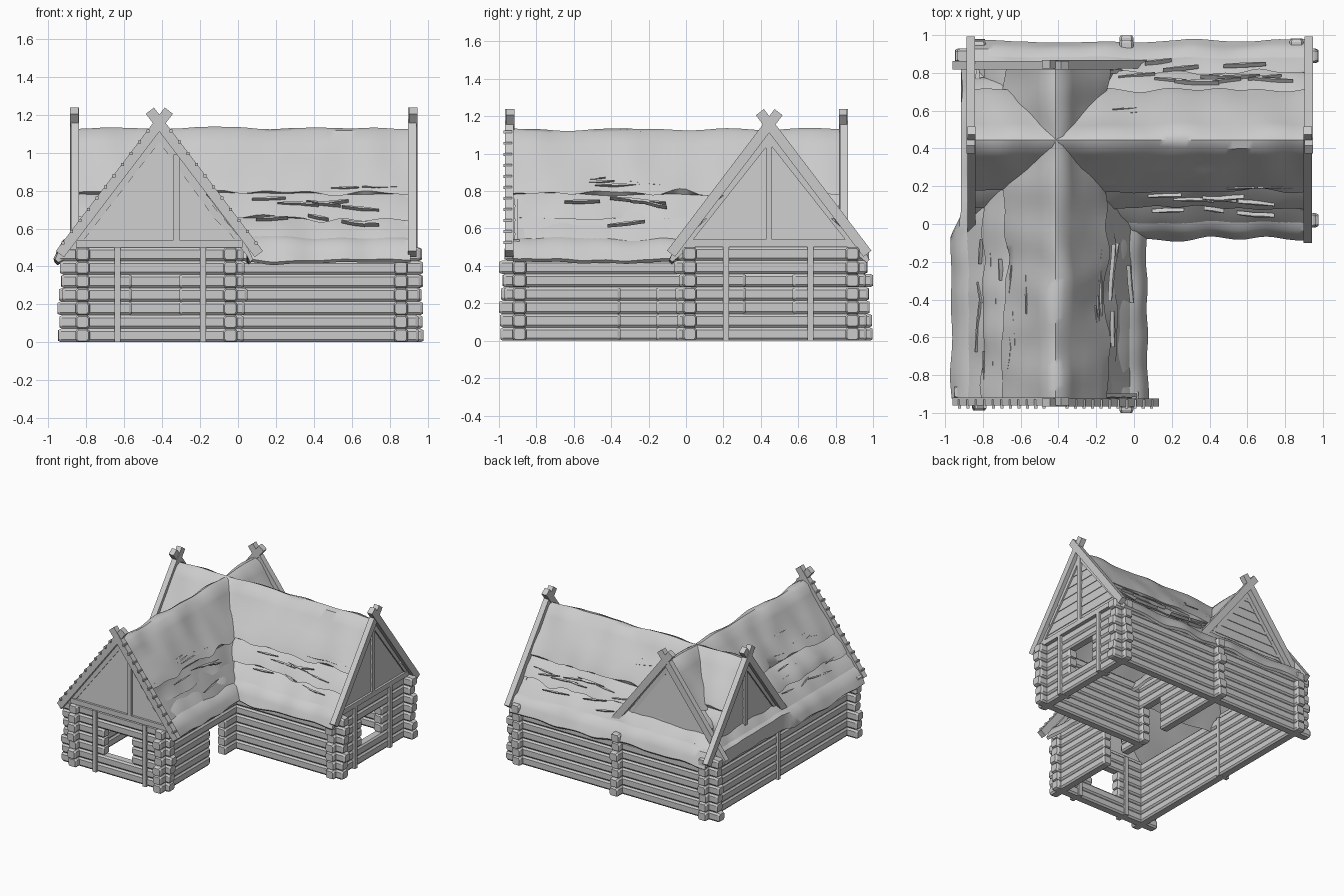
import bpy, bmesh, math, random
from mathutils import Vector, noise

if "Cube" in bpy.data.objects:
    bpy.data.objects.remove(bpy.data.objects["Cube"])

random.seed(4)
CA, CB = -0.415, 0.445       # ridge offset of front wing (along y) and side wing (along x)
ROW = 0.0715                 # log height


def put(axis, u, d, z):
    """u runs along the axis, d across it"""
    return Vector((d, u, z)) if axis == 'y' else Vector((u, d, z))


def finish(name, bm, smooth=False):
    bmesh.ops.recalc_face_normals(bm, faces=bm.faces[:])
    me = bpy.data.meshes.new(name)
    bm.to_mesh(me)
    bm.free()
    ob = bpy.data.objects.new(name, me)
    bpy.context.collection.objects.link(ob)
    if smooth:
        bpy.ops.object.select_all(action='DESELECT')
        ob.select_set(True)
        bpy.context.view_layer.objects.active = ob
        bpy.ops.object.shade_smooth_by_angle(angle=math.radians(42))
    return ob


def loft(bm, rings):
    vs = [[bm.verts.new(p) for p in r] for r in rings]
    n = len(vs[0])
    for a, b in zip(vs, vs[1:]):
        for i in range(n):
            j = (i + 1) % n
            bm.faces.new((a[i], a[j], b[j], b[i]))
    bm.faces.new(vs[0])
    bm.faces.new(vs[-1])


def block(name, lo, hi):
    bm = bmesh.new()
    loft(bm, [[(x, y, z) for x, y in ((lo[0], lo[1]), (hi[0], lo[1]), (hi[0], hi[1]), (lo[0], hi[1]))]
              for z in (lo[2], hi[2])])
    finish(name, bm)


# ---------- log walls ----------
OCT = [(-.038, -.022), (-.027, -.0355), (.027, -.0355), (.038, -.022),
       (.038, .022), (.027, .0355), (-.027, .0355), (-.038, .022)]


def log(bm, axis, d, z, a, b):
    rings = []
    for u, s in ((a, .8), (a + .015, 1), (b - .015, 1), (b, .8)):
        rings.append([put(axis, u, d + p * s, z + q * s) for p, q in OCT])
    loft(bm, rings)


def wall(name, axis, d, a, b, gap=None, rows=()):
    bm = bmesh.new()
    for r in range(7):
        z = ROW * (r + .5)
        a1, b1 = a + random.uniform(-.015, .015), b + random.uniform(-.015, .015)
        if gap and r in rows:
            log(bm, axis, d, z, a1, gap[0])
            log(bm, axis, d, z, gap[1], b1)
        else:
            log(bm, axis, d, z, a1, b1)
    finish(name, bm)


WIN, DOOR = (2, 3, 4), (0, 1, 2, 3)
wall("front_wall", 'x', -.89, -.94, .04, (-.56, -.31), WIN)
wall("back_wall", 'x', .89, -.94, .965)
wall("side_wing_front_wall", 'x', .02, -.06, .965)
wall("left_wall", 'y', -.82, -.975, .975)
wall("right_wall", 'y', .86, -.05, .975, (.32, .57), WIN)
wall("entrance_wall", 'y', -.04, -.985, .04, (-.35, -.16), DOOR)
wall("inner_wall", 'y', -.04, .03, .985, (.1, .29), DOOR)

# ---------- upright posts on the walls ----------
for i, x in enumerate((-.635, -.185)):
    block(f"front_post_{i}", (x - .016, -.945, 0), (x + .016, -.84, .5))
for i, y in enumerate((.215, .665)):
    block(f"right_post_{i}", (.81, y - .016, 0), (.915, y + .016, .5))
block("left_post", (-.875, .03, 0), (-.78, .06, .5))


# ---------- gables ----------
def gable(name, axis, c, u, out, post=None, pegs=False):
    # axis is the ridge direction, u the wall position, out = +1/-1 outward
    base = bmesh.new()
    n = 8
    for i in range(n):                       # overlapping planks
        z0 = .5 + i * .6 / n
        z1 = z0 + .6 / n
        w0, w1 = (1.11 - z0) / 1.32, (1.11 - z1) / 1.32
        loft(base, [[put(axis, u - out * .012, c + s * w, z) for s, w, z in
                     ((-1, w0, z0), (1, w0, z0), (1, w1, z1), (-1, w1, z1))],
                    [put(axis, u + out * t, c + s * w, z) for s, w, z, t in
                     ((-1, w0, z0, .01), (1, w0, z0, .01), (1, w1, z1, .005), (-1, w1, z1, .005))]])
    finish(name + "_planks", base)
    bm = bmesh.new()                         # tie beam and king post
    parts = [(-.44, .44, .5, .54)]
    if post is not None:
        parts.append((post - .016, post + .016, .53, 1.1 - abs(post) * 1.2))
    for d0, d1, z0, z1 in parts:
        loft(bm, [[put(axis, u + out * t, c + d, z) for d, z in
                   ((d0, z0), (d1, z0), (d1, z1), (d0, z1))] for t in (-.02, .025)])
    finish(name + "_frame", bm)
    bm = bmesh.new()                         # crossed barge boards
    for s in (-1, 1):
        p, q = Vector((-.525 * s, .465)), Vector((.05 * s, 1.222))
        t = (q - p).normalized()
        w = Vector((-t.y, t.x)) * .027
        o = .005 if s < 0 else 0
        loft(bm, [[put(axis, u + out * k, c + v.x, v.y) for v in (p - w, p + w, q + w, q - w)]
                  for k in (.008 + o, .052 + o)])
        if pegs:
            for i in range(11):
                m = p.lerp(q, .06 + i * .078) + w * .85 * s
                loft(bm, [[put(axis, u + out * k, c + m.x + e * .008, m.y + f * .008)
                           for e, f in ((-1, -1), (1, -1), (1, 1), (-1, 1))] for k in (.02, .066)])
    finish(name + "_barge_boards", bm)


gable("front_gable", 'y', CA, -.91, -1, .09, True)
gable("back_gable", 'y', CA, .81, 1)
gable("right_gable", 'x', CB, .89, 1, 0)
gable("left_gable", 'x', CB, -.83, -1, 0)

# ---------- layered thatch ----------
FULL = [(0, 1.13), (.04, 1.112), (.085, 1.05), (.15, .955), (.225, .865), (.272, .79), (.248, .782),
        (.315, .722), (.357, .655), (.332, .655), (.40, .597), (.453, .53), (.428, .555),
        (.475, .535), (.505, .485), (.525, .435), (.51, .42)]
LIPS = (5, 8, 11)
EAVE = (15, 16)


def thatch(name, axis, c, a, b, prof, under, seed, left_taper=False):
    bm = bmesh.new()
    n = int((b - a) / .035)
    m = len(prof)
    rings = []

    def pt(u, s, i):
        d, z = prof[i]
        off = noise.noise(Vector((u * 5, d * 9 * s + seed, seed))) * .024
        slide = 0
        if i in LIPS:
            slide = noise.noise(Vector((u * 6, i * 3.7 * s, seed + 5))) * .05
        elif i in EAVE:
            slide = noise.noise(Vector((u * 5, 9 * s, seed + 7))) * .025
        d2 = d + off * .75 * (d > 0) + slide * .6
        if left_taper and d > .3:
            d2 += -.04 if s > 0 else .03         # eave reaches further out on the left
            if s < 0 and u > -.05:
                d2 = min(d2, max(.5, .55 - (u + .05) * .5))
        return put(axis, u, c + s * d2, z + off * .6 - slide * .75)

    for k in range(n + 1):
        u = a + (b - a) * k / n
        ring = [pt(u, -1, i) for i in range(m - 1, 0, -1)] + [pt(u, 1, i) for i in range(m)]
        ring += [put(axis, u, c + d, z) for d, z in
                 ((under[0], under[1]), (0, 1.055), (-under[0], under[1]))]
        rings.append(ring)
    loft(bm, rings)
    finish(name, bm, True)


thatch("front_wing_roof", 'y', CA, -.925, .82, FULL, (.46, .46), 1.3, True)
thatch("side_wing_roof", 'x', CB, -.85, .91, FULL, (.47, .46), 6.4)


# ---------- loose straw strips ----------
def straw(name, axis, c, a, b, s, count):
    bm = bmesh.new()
    for i in range(count):
        u = a + (b - a) * (i + random.random()) / count
        d = random.choice((.16, .23, .24, .31, .33, .39, .41)) + random.uniform(-.015, .015)
        h, tilt = random.uniform(.05, .12), random.uniform(-.01, .01)
        rings = []
        for f, w in ((-1, .002), (0, .006), (1, .002)):
            dd = d + tilt * f
            zz = 1.14 - 1.27 * dd
            rings.append([put(axis, u + f * h, c + s * (dd + p * .62 + q * .79),
                              zz - p * .79 + q * .61)
                          for p, q in ((-w, -.02), (w, -.02), (w, .005), (-w, .005))])
        loft(bm, rings)
    finish(name, bm)


straw("front_wing_straw_right", 'y', CA, -.8, -.12, 1, 14)
straw("front_wing_straw_left", 'y', CA, -.8, -.12, -1, 14)
straw("side_wing_straw_front", 'x', CB, .12, .78, -1, 13)
straw("side_wing_straw_back", 'x', CB, -.05, .78, 1, 15)
